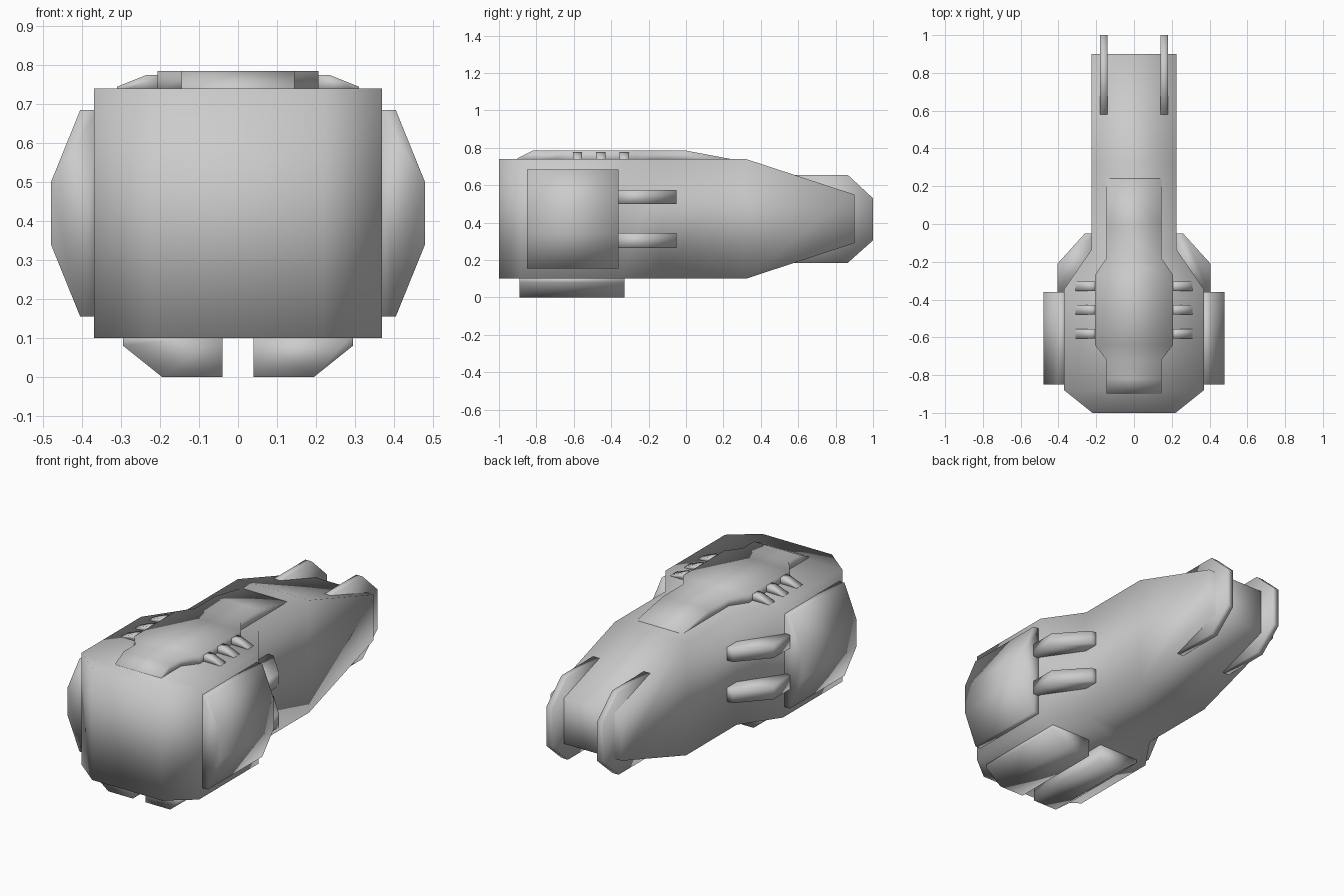
import bpy
import bmesh
from mathutils import Vector

cube = bpy.data.objects.get("Cube")
if cube:
    bpy.data.objects.remove(cube, do_unlink=True)

grey = bpy.data.materials.new("hull_grey")
grey.use_nodes = True
GREY = (0.6, 0.6, 0.6, 1)
grey.diffuse_color = GREY
grey.node_tree.nodes["Principled BSDF"].inputs["Base Color"].default_value = GREY


def finish(name, bm, mirrored=False):
    """Turn a bmesh into a smooth grey object, optionally mirrored across x."""
    bmesh.ops.recalc_face_normals(bm, faces=bm.faces)
    for face in bm.faces:
        face.smooth = True
    mesh = bpy.data.meshes.new(name)
    bm.to_mesh(mesh)
    bm.free()
    mesh.materials.append(grey)
    obj = bpy.data.objects.new(name, mesh)
    bpy.context.collection.objects.link(obj)
    if mirrored:
        mod = obj.modifiers.new("Mirror", 'MIRROR')
        mod.use_axis[0] = True
        mod.use_mirror_merge = False
    return obj


def loft(name, stations):
    """Skin rectangular sections (y, half width, bottom, top) along y."""
    bm = bmesh.new()
    rings = [[bm.verts.new(p) for p in ((-w, y, lo), (w, y, lo), (w, y, hi), (-w, y, hi))]
             for y, w, lo, hi in stations]
    for a, b in zip(rings, rings[1:]):
        for i in range(4):
            j = (i + 1) % 4
            bm.faces.new((a[i], a[j], b[j], b[i]))
    bm.faces.new(rings[0])
    bm.faces.new(rings[-1])
    return finish(name, bm)


def prism(name, axis, outline, start, end):
    """Extrude a 2D outline along an axis and mirror it to the other side."""
    bm = bmesh.new()
    verts = []
    for point in outline:
        co = list(point)
        co.insert(axis, start)
        verts.append(bm.verts.new(co))
    face = bm.faces.new(verts)
    new = bmesh.ops.extrude_face_region(bm, geom=[face])["geom"]
    shift = Vector((0, 0, 0))
    shift[axis] = end - start
    bmesh.ops.translate(bm, vec=shift, verts=[v for v in new if isinstance(v, bmesh.types.BMVert)])
    return finish(name, bm, mirrored=True)


X, Y, Z = range(3)

# Main hull: broad nose section, narrow body, tapered tail
loft("hull", [(-1, .22, .1, .74), (-.88, .37, .1, .74), (-.345, .37, .1, .74),
              (-.135, .225, .1, .74), (.32, .225, .1, .74), (.9, .225, .29, .55)])

# Raised deck on the top
loft("top_deck", [(-.9, .145, .72, .745), (-.82, .145, .72, .785), (-.72, .145, .72, .785),
                  (-.64, .207, .72, .785), (-.27, .207, .72, .785), (-.18, .145, .72, .785),
                  (0, .145, .72, .785), (.24, .145, .72, .74)])

# Small vents beside the deck
for number, y in enumerate((-.58, -.455, -.33), 1):
    prism(f"deck_vents_{number}", Y,
          [(.19, .73), (.19, .775), (.235, .775), (.31, .745), (.31, .73)], y - .025, y + .025)

# Bulging side pods
prism("side_pods", Y,
      [(.36, .155), (.405, .155), (.48, .34), (.48, .5), (.405, .685), (.36, .685)], -.85, -.36)

# Rails behind each pod
for name, low, high in (("upper_rails", .5, .575), ("lower_rails", .265, .345)):
    prism(name, Z, [(.2, -.37), (.405, -.37), (.405, -.21), (.26, -.05), (.2, -.05)], low, high)

# Landing skids under the nose
prism("landing_skids", Y,
      [(.04, 0), (.195, 0), (.295, .08), (.295, .11), (.04, .11)], -.89, -.33)

# Twin tail fins wrapping the rear end
prism("tail_fins", X,
      [(.58, .655), (.865, .655), (1, .53), (1, .305), (.865, .185), (.58, .185)], .14, .18)
